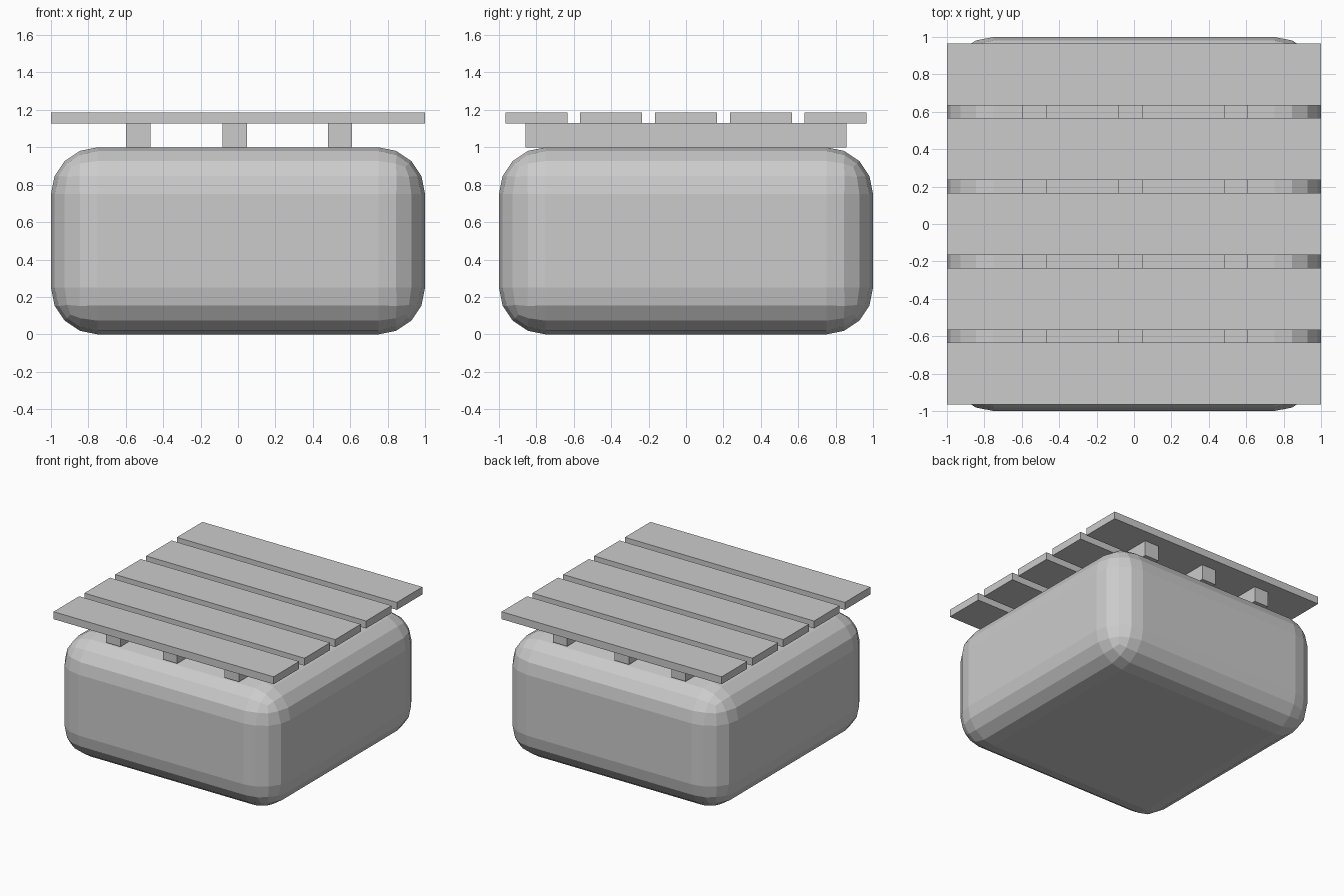
import bpy

if "Cube" in bpy.data.objects:
    bpy.data.objects.remove(bpy.data.objects["Cube"])


def box(name, x, y, z):
    """Box from (min, max) ranges on each axis."""
    rng = (x, y, z)
    bpy.ops.mesh.primitive_cube_add(size=1, location=[(a + b) / 2 for a, b in rng])
    ob = bpy.context.object
    ob.name = name
    ob.scale = [b - a for a, b in rng]
    bpy.ops.object.transform_apply(location=False, rotation=False, scale=True)
    return ob


# Rounded base block, faceted corners
base = box("base_block", (-1, 1), (-1, 1), (0, 1))
bevel = base.modifiers.new("rounding", 'BEVEL')
bevel.width = 0.25
bevel.segments = 4
bevel.limit_method = 'NONE'

# Three bearers running front to back
for i, x in enumerate((-0.533, -0.017, 0.545)):
    box(f"bearer_{i + 1}", (x - 0.065, x + 0.065), (-0.858, 0.858), (1.0, 1.131))

# Five slats across the top
for i in range(5):
    y = (i - 2) * 0.4
    box(f"slat_{i + 1}", (-1, 1), (y - 0.166, y + 0.166), (1.126, 1.187))
